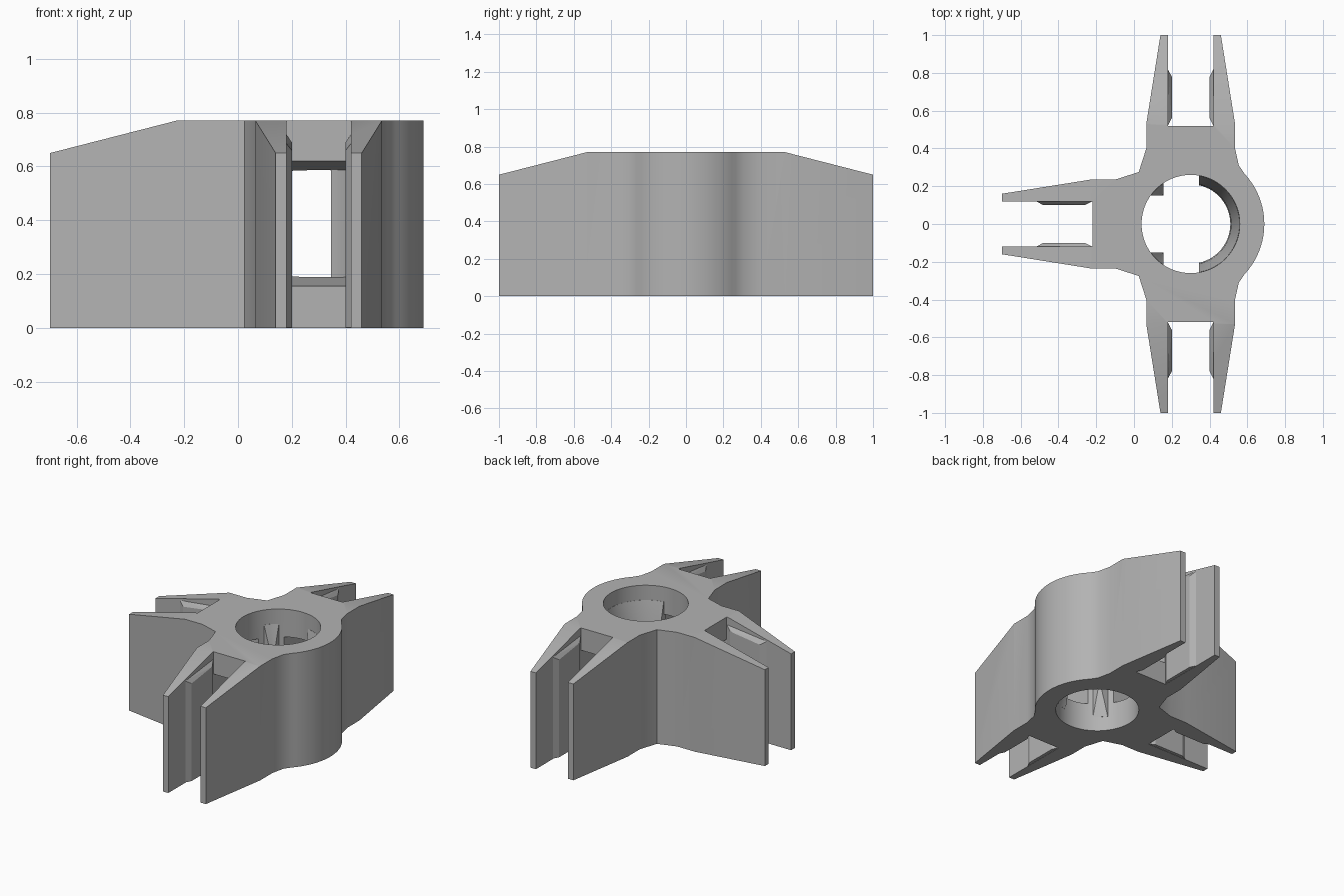
import bpy, bmesh, math
from mathutils import Matrix, Vector

cube = bpy.data.objects.get("Cube")
if cube:
    bpy.data.objects.remove(cube, do_unlink=True)

HEIGHT = 0.77
CENTRE = Vector((0.3, 0, 0))
ARMS = {"back": 90, "left": 180, "front": 270}

grey = bpy.data.materials.new("plain_grey")
grey.use_nodes = True
grey.diffuse_color = (0.45, 0.45, 0.45, 1)
grey.node_tree.nodes["Principled BSDF"].inputs["Base Color"].default_value = (0.45, 0.45, 0.45, 1)


def frame(angle):
    """Hub frame with local +X pointing along an arm."""
    return Matrix.Translation(CENTRE) @ Matrix.Rotation(math.radians(angle), 4, "Z")


def finish(name, bm, matrix=None):
    if matrix:
        bm.transform(matrix)
    bmesh.ops.recalc_face_normals(bm, faces=bm.faces)
    mesh = bpy.data.meshes.new(name)
    bm.to_mesh(mesh)
    bm.free()
    mesh.materials.append(grey)
    obj = bpy.data.objects.new(name, mesh)
    bpy.context.collection.objects.link(obj)
    return obj


def hull(name, points, matrix):
    bm = bmesh.new()
    for p in points:
        bm.verts.new(p)
    bmesh.ops.convex_hull(bm, input=bm.verts)
    return finish(name, bm, matrix)


def box(x0, x1, y0, y1, z0, z1):
    return [(x, y, z) for x in (x0, x1) for y in (y0, y1) for z in (z0, z1)]


def prism(name, outline, z0, z1, matrix):
    bm = bmesh.new()
    face = bm.faces.new([bm.verts.new((x, y, z0)) for x, y in outline])
    grown = bmesh.ops.extrude_face_region(bm, geom=[face])["geom"]
    verts = [v for v in grown if isinstance(v, bmesh.types.BMVert)]
    bmesh.ops.translate(bm, verts=verts, vec=(0, 0, z1 - z0))
    return finish(name, bm, matrix)


def cut(obj, cutters):
    """Apply boolean cuts, then discard the cutters."""
    for c in cutters:
        c.hide_render = True
        mod = obj.modifiers.new("cut", "BOOLEAN")
        mod.operation, mod.solver, mod.object = "DIFFERENCE", "EXACT", c
    bpy.context.view_layer.objects.active = obj
    for mod in list(obj.modifiers):
        bpy.ops.object.modifier_apply(modifier=mod.name)
    for c in cutters:
        bpy.data.objects.remove(c, do_unlink=True)


def circle(radius, start, end, steps):
    return [(radius * math.cos(a), radius * math.sin(a))
            for a in (math.radians(start + (end - start) * i / steps) for i in range(steps + 1))]


# Hub and forked arms as one outline, counter-clockwise from the rounded side
half_arm = [(0.31, 0.255), (0.40, 0.235), (0.53, 0.235), (1, 0.16), (1, 0.12), (0.52, 0.12)]
arm = [(x, -y) for x, y in half_arm] + half_arm[::-1]
outline = circle(0.39, -43, 43, 20)
for i, angle in enumerate(ARMS.values()):
    turn = Matrix.Rotation(math.radians(angle), 2)
    side = arm[:]
    if i != 0:
        side[0] = (0.275, -0.275)    # shared inner corner
    if i != 2:
        side.pop()
    outline += [tuple(turn @ Vector(p)) for p in side]
body = prism("connector_body", outline, 0, HEIGHT, frame(0))

# Bore, sloping arm tops and tapered windows into the bore
cutters = [prism("bore_cutter", circle(0.26, 0, 360, 64)[:-1], -0.1, 1, frame(0))]
for angle in ARMS.values():
    slope = [(d, y, z) for y in (-0.4, 0.4)
             for d, z in ((0.53, HEIGHT), (1.1, 0.624), (1.1, 1), (0.53, 1))]
    cutters.append(hull("slope_cutter", slope, frame(angle)))
    window = [(d, y, z) for y in (-0.118, 0.118)
              for d, z in ((0.54, 0.152), (0.54, 0.622), (0.21, 0.195), (0.21, 0.58))]
    cutters.append(hull("window_cutter", window, frame(angle)))
cut(body, cutters)

# Gripping ring that swells inside the bore
profile = [(0.28, 0.1), (0.259, 0.1), (0.215, 0.3), (0.21, 0.385),
           (0.215, 0.47), (0.259, 0.67), (0.28, 0.67)]
bm = bmesh.new()
STEPS = 64
rings = [[bm.verts.new((r * math.cos(t), r * math.sin(t), z)) for r, z in profile]
         for t in (math.tau * k / STEPS for k in range(STEPS))]
for a, b in zip(rings, rings[1:] + rings[:1]):
    for j in range(len(profile)):
        k = (j + 1) % len(profile)
        bm.faces.new((a[j], b[j], b[k], a[k]))
ring = finish("gripping_ring", bm, frame(0))

# Gaps in the ring in front of each window
gaps = {"back": (-0.045, 0.145), "left": (-0.15, 0.15), "front": (-0.145, 0.045)}
cut(ring, [hull("gap_cutter", box(0.12, 0.4, *gaps[n], 0, 1), frame(a))
           for n, a in ARMS.items()])

# Bevelled gripping pads on the inner faces of each fork
for name, angle in ARMS.items():
    for s, label in ((-1, "right"), (1, "left")):
        pad = box(0.52, 0.82, s * 0.122, s * 0.121, 0.002, 0.72)
        pad += [(d, s * 0.10, z) for d, z in ((0.56, 0.002), (0.78, 0.002), (0.56, 0.69), (0.78, 0.66))]
        pad = [(d, y, min(z, HEIGHT - 0.255 * (d - 0.53) - 0.01)) for d, y, z in pad]
        hull(f"{name}_arm_{label}_pad", pad, frame(angle))

# Smooth shading with crisp edges on the rounded parts
bpy.ops.object.select_all(action="DESELECT")
for obj in (body, ring):
    obj.select_set(True)
bpy.context.view_layer.objects.active = body
bpy.ops.object.shade_smooth_by_angle(angle=math.radians(25))
